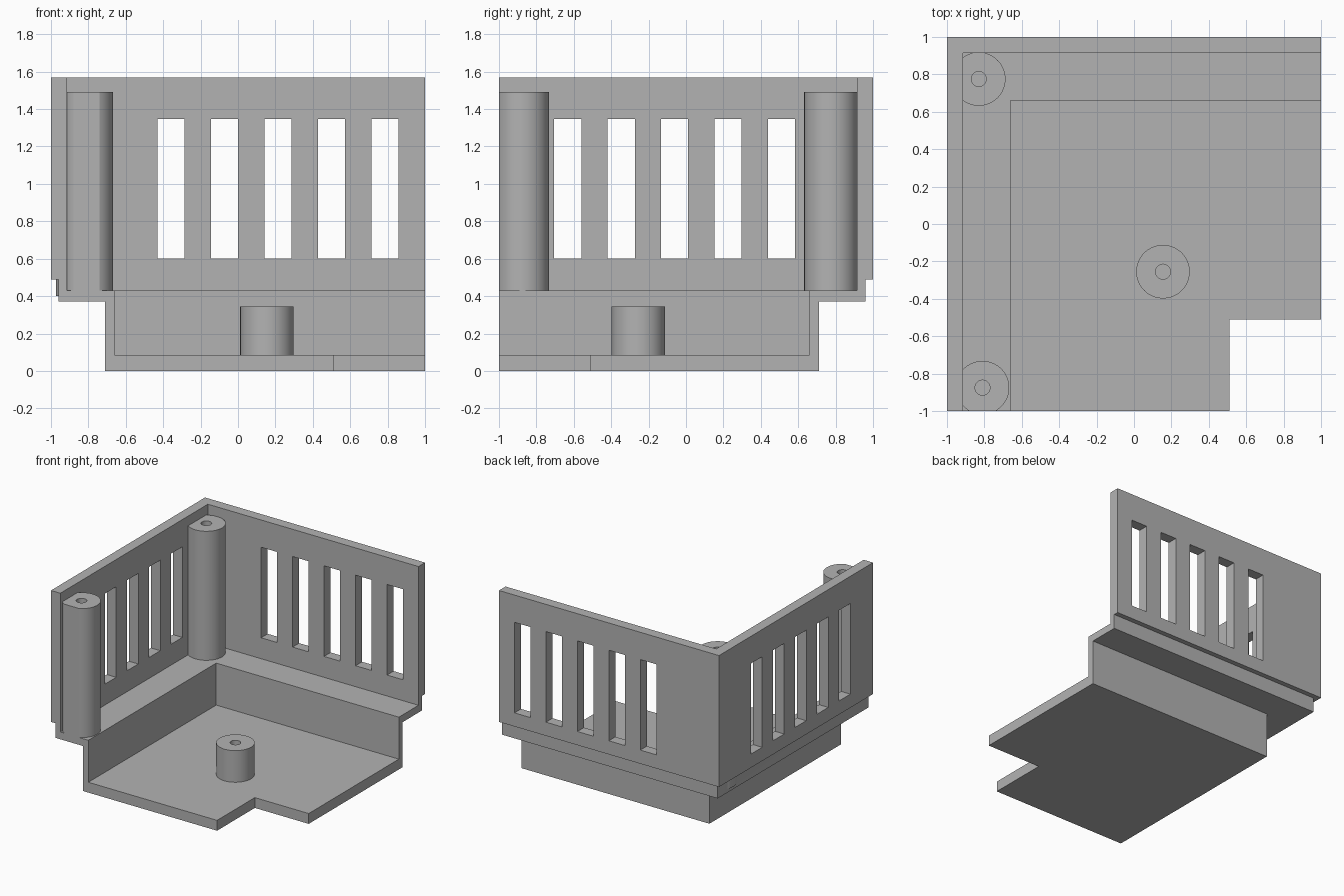
import bpy, bmesh

cube = bpy.data.objects.get("Cube")
if cube:
    bpy.data.objects.remove(cube, do_unlink=True)

grey = bpy.data.materials.new("plain grey")
grey.use_nodes = True
grey.diffuse_color = (0.45, 0.45, 0.45, 1)
grey.node_tree.nodes["Principled BSDF"].inputs["Base Color"].default_value = (0.45, 0.45, 0.45, 1)

FLOOR, SHELF, NOTCH = 0.085, 0.43, 0.51
WALL_MID = 0.96
OVERRUN = -1.05          # front end is trimmed flush at y = -1 later


def make_object(name, bm):
    bmesh.ops.recalc_face_normals(bm, faces=bm.faces)
    mesh = bpy.data.meshes.new(name)
    bm.to_mesh(mesh)
    bm.free()
    mesh.materials.append(grey)
    obj = bpy.data.objects.new(name, mesh)
    bpy.context.collection.objects.link(obj)
    return obj


def box(name, lo, hi):
    bm = bmesh.new()
    bmesh.ops.create_cube(bm, size=1)
    for v in bm.verts:
        v.co = [(a + b) / 2 + c * (b - a) for a, b, c in zip(lo, hi, v.co)]
    return make_object(name, bm)


def cylinder(name, x, y, radius, z0, z1, sides=64):
    bm = bmesh.new()
    bmesh.ops.create_cone(bm, cap_ends=True, segments=sides,
                          radius1=radius, radius2=radius, depth=z1 - z0)
    bmesh.ops.translate(bm, verts=bm.verts, vec=(x, y, (z0 + z1) / 2))
    return make_object(name, bm)


def combine(target, tool, operation):
    mod = target.modifiers.new(operation.lower(), 'BOOLEAN')
    mod.operation, mod.solver, mod.object = operation, 'EXACT', tool
    tool.hide_render = True
    bpy.context.view_layer.objects.active = target
    bpy.ops.object.modifier_apply(modifier=mod.name)
    bpy.data.objects.remove(tool, do_unlink=True)


# Stepped wall section (distance from centre, height), mitred round the corner
section = [(0.66, FLOOR), (0.66, SHELF), (0.915, SHELF), (0.915, 1.57), (1, 1.57),
           (1, 0.49), (WALL_MID, 0.49), (WALL_MID, 0.37), (0.71, 0.37), (0.71, 0)]
bm = bmesh.new()
front = [bm.verts.new((-d, OVERRUN, z)) for d, z in section]
corner = [bm.verts.new((-d, d, z)) for d, z in section]
side = [bm.verts.new((1, d, z)) for d, z in section]
for a, b in ((front, corner), (corner, side)):
    for i in range(len(section) - 1):
        bm.faces.new((a[i], a[i + 1], b[i + 1], b[i]))

# Floor slab with the square notch, and the end caps
notch = [(1, -NOTCH), (NOTCH, -NOTCH), (NOTCH, OVERRUN)]
top = [bm.verts.new((x, y, FLOOR)) for x, y in notch]
low = [bm.verts.new((x, y, 0)) for x, y in notch]
bm.faces.new([front[0], corner[0], side[0]] + top)
bm.faces.new([front[-1], corner[-1], side[-1]] + low)
for i in range(2):
    bm.faces.new((top[i], top[i + 1], low[i + 1], low[i]))
bm.faces.new(front + [low[2], top[2]])
bm.faces.new(side + [low[0], top[0]])
shell = make_object("corner_housing", bm)

# Screw posts: x, y, base height, top height
posts = [(-0.83, 0.775, SHELF, 1.49), (-0.81, -0.875, SHELF, 1.49),
         (0.155, -0.255, FLOOR, 0.345)]
for x, y, z0, z1 in posts:
    combine(shell, cylinder("post", x, y, 0.143, z0 - 0.03, z1), 'UNION')
for x, y, z0, z1 in posts:
    combine(shell, cylinder("screw_hole", x, y, 0.04, z0, z1 + 0.1, 32), 'DIFFERENCE')

# Vent slots in both walls
for i in range(5):
    x = -0.43 + i * 0.286
    combine(shell, box("back_slot", (x, 0.85, 0.602), (x + 0.145, 1.1, 1.346)), 'DIFFERENCE')
    y = -0.705 + i * 0.286
    combine(shell, box("side_slot", (-1.1, y, 0.602), (-0.85, y + 0.145, 1.346)), 'DIFFERENCE')

# Flush front trim
combine(shell, box("front_trim", (-2, -2, -1), (2, -1, 3)), 'DIFFERENCE')

bpy.ops.object.select_all(action='DESELECT')
shell.select_set(True)
bpy.context.view_layer.objects.active = shell
bpy.ops.object.shade_smooth_by_angle()
